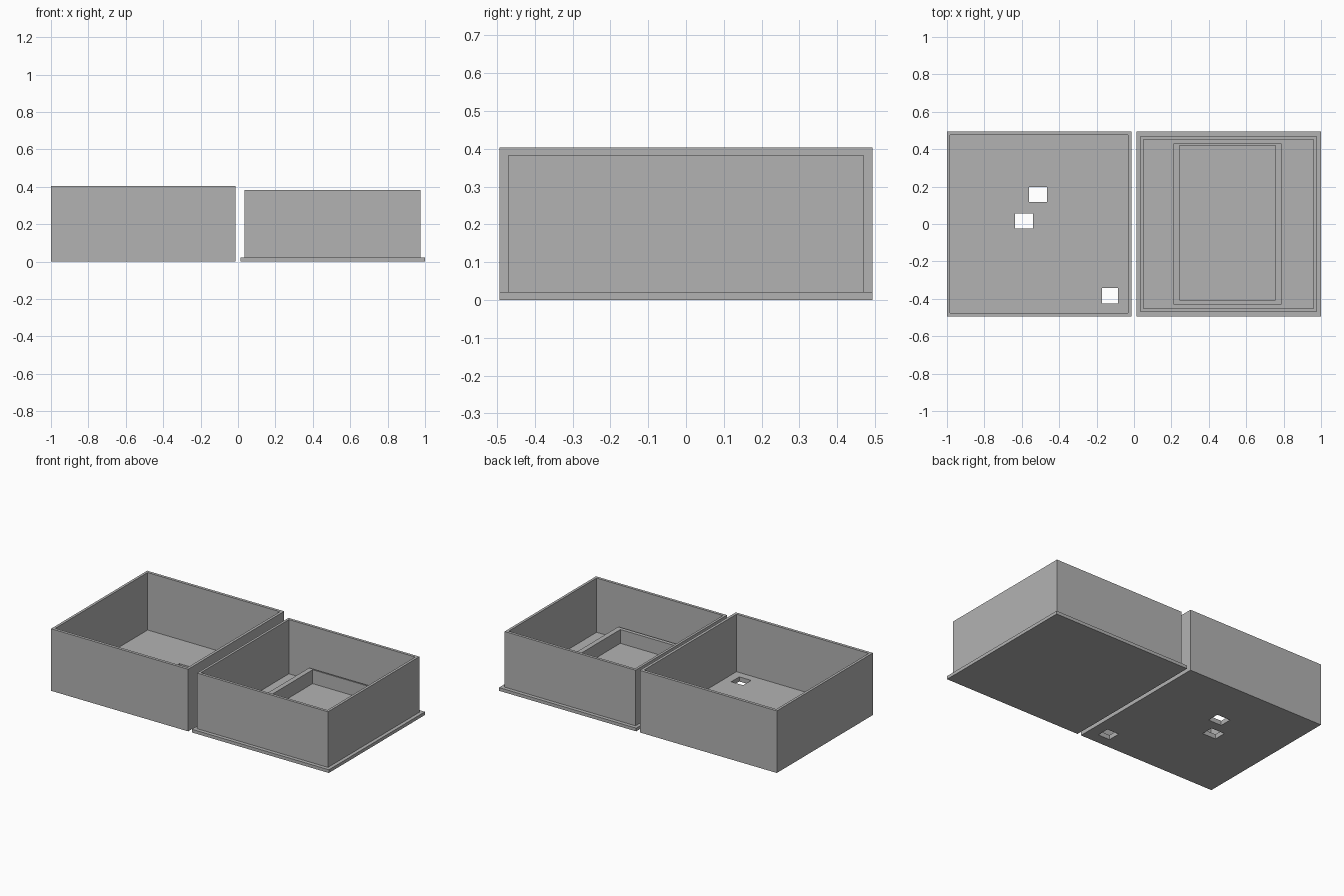
import bpy, bmesh

if "Cube" in bpy.data.objects:
    bpy.data.objects.remove(bpy.data.objects["Cube"])

grey = bpy.data.materials.new("plain grey")
grey.diffuse_color = (0.45, 0.45, 0.45, 1)
grey.use_nodes = True
grey.node_tree.nodes["Principled BSDF"].inputs["Base Color"].default_value = grey.diffuse_color


def stepped_block(name, rings):
    """Loft rectangles (x0, x1, y0, y1, z) into one closed stepped solid."""
    bm = bmesh.new()
    loops = [[bm.verts.new(p) for p in ((x0, y0, z), (x1, y0, z), (x1, y1, z), (x0, y1, z))]
             for x0, x1, y0, y1, z in rings]
    for a, b in zip(loops, loops[1:]):
        for i in range(4):
            j = (i + 1) % 4
            bm.faces.new((a[i], a[j], b[j], b[i]))
    bm.faces.new(loops[0][::-1])
    bm.faces.new(loops[-1])
    bmesh.ops.recalc_face_normals(bm, faces=bm.faces)
    mesh = bpy.data.meshes.new(name)
    bm.to_mesh(mesh)
    bm.free()
    mesh.materials.append(grey)
    obj = bpy.data.objects.new(name, mesh)
    bpy.context.collection.objects.link(obj)
    return obj


# Open case: outer walls, rim, cavity floor
outer = (-1.0, -0.013, -0.494, 0.494)
inner = (-0.983, -0.031, -0.475, 0.475)
case = stepped_block("open_case", [outer + (0,), outer + (0.404,), inner + (0.404,), inner + (0.03,)])

# Rectangular holes through the case floor
holes = [(-0.561, -0.465, 0.118, 0.198),
         (-0.636, -0.540, -0.024, 0.056),
         (-0.171, -0.086, -0.425, -0.342)]
for hole in holes:
    cutter = stepped_block("floor_hole_cutter", [hole + (-0.1,), hole + (0.1,)])
    cutter.hide_render = True
    cutter.hide_viewport = True
    mod = case.modifiers.new("floor_hole", 'BOOLEAN')
    mod.operation = 'DIFFERENCE'
    mod.solver = 'EXACT'
    mod.object = cutter

# Lid: base flange, inset walls, cavity floor, raised frame around a recess
flange = (0.013, 1.0, -0.494, 0.494)
wall = (0.034, 0.977, -0.47, 0.47)
cavity = (0.05, 0.96, -0.452, 0.452)
frame = (0.211, 0.789, -0.43, 0.43)
recess = (0.243, 0.757, -0.406, 0.42)
stepped_block("flanged_lid", [
    flange + (0,), flange + (0.021,), wall + (0.021,), wall + (0.383,),
    cavity + (0.383,), cavity + (0.03,), frame + (0.03,), frame + (0.12,),
    recess + (0.12,), recess + (0.03,)])
